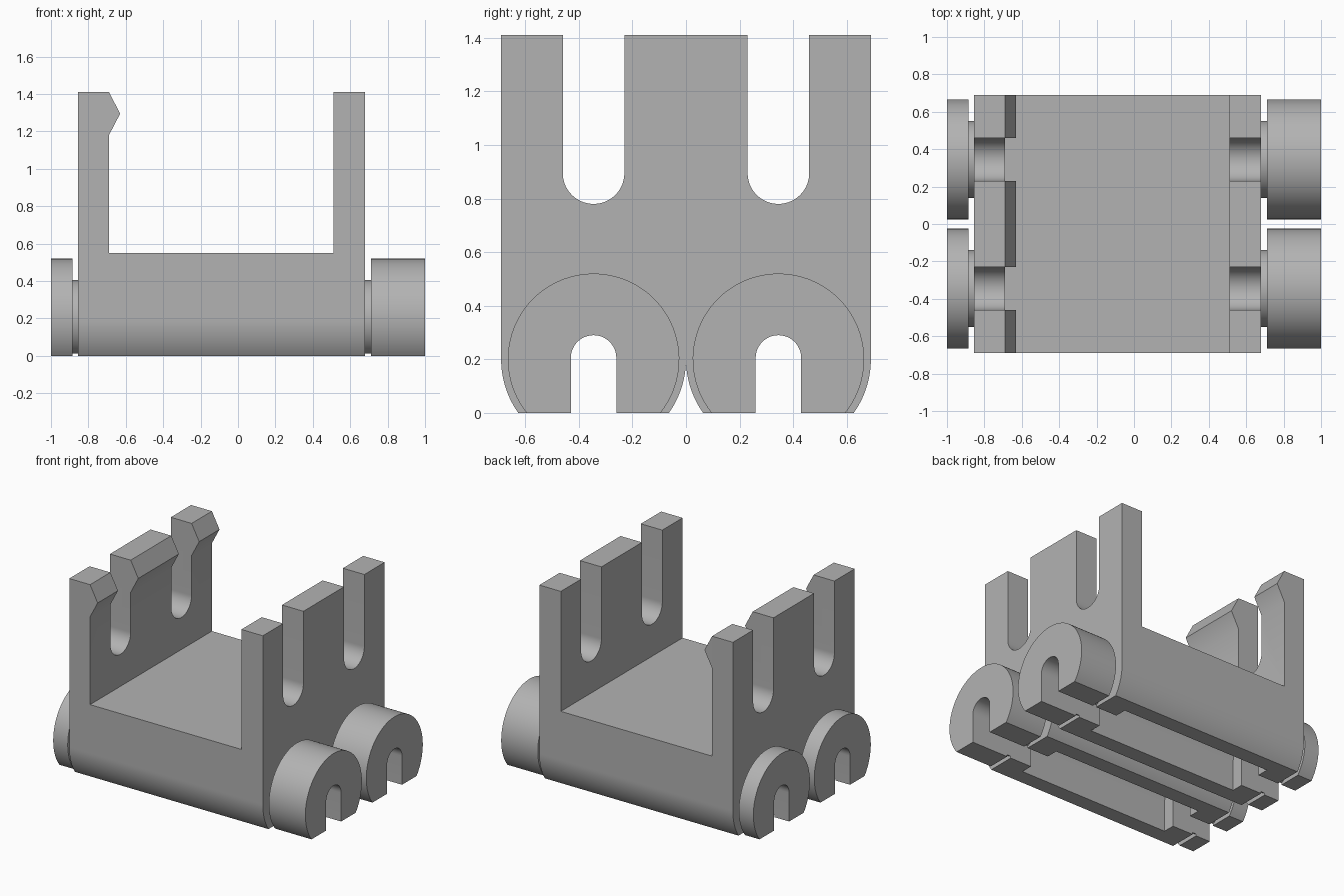
import bpy, bmesh, math

if "Cube" in bpy.data.objects:
    bpy.data.objects.remove(bpy.data.objects["Cube"], do_unlink=True)

grey = bpy.data.materials.new("mid_grey")
grey.use_nodes = True
colour = (0.45, 0.45, 0.45, 1)
grey.diffuse_color = colour
grey.node_tree.nodes["Principled BSDF"].inputs["Base Color"].default_value = colour

AXLE_Y, AXLE_Z = 0.345, 0.2
HALF_Y, HEIGHT = 0.69, 1.41
X_MIN, X_MAX = -0.855, 0.68
IN_MIN, IN_MAX = -0.69, 0.51
SLOT = 0.085


def arc(cy, cz, r, start, end, steps=40):
    """Points along an arc, angles in radians."""
    angles = [start + (end - start) * i / steps for i in range(steps + 1)]
    return [(cy + r * math.cos(a), cz + r * math.sin(a)) for a in angles]


def prism(name, outline, axis, low, high):
    """Extrude an outline along x (points are y, z) or y (points are x, z)."""
    bm = bmesh.new()
    place = (lambda p: (low, p[0], p[1])) if axis == "x" else (lambda p: (p[0], low, p[1]))
    face = bm.faces.new([bm.verts.new(place(p)) for p in outline])
    out = bmesh.ops.extrude_face_region(bm, geom=[face])
    shift = (high - low, 0, 0) if axis == "x" else (0, high - low, 0)
    bmesh.ops.translate(bm, vec=shift,
                        verts=[g for g in out["geom"] if isinstance(g, bmesh.types.BMVert)])
    bmesh.ops.recalc_face_normals(bm, faces=bm.faces)
    mesh = bpy.data.meshes.new(name)
    bm.to_mesh(mesh)
    bm.free()
    mesh.materials.append(grey)
    obj = bpy.data.objects.new(name, mesh)
    bpy.context.collection.objects.link(obj)
    return obj


def smooth(obj):
    bpy.ops.object.select_all(action="DESELECT")
    obj.select_set(True)
    bpy.context.view_layer.objects.active = obj
    bpy.ops.object.shade_smooth_by_angle(angle=math.radians(30))


def boolean(obj, cutter, operation):
    """Apply a boolean and discard the cutter."""
    mod = obj.modifiers.new("cut", "BOOLEAN")
    mod.object, mod.operation, mod.solver = cutter, operation, "EXACT"
    bpy.ops.object.select_all(action="DESELECT")
    bpy.context.view_layer.objects.active = obj
    obj.select_set(True)
    bpy.ops.object.modifier_apply(modifier=mod.name)
    bpy.data.objects.remove(cutter, do_unlink=True)


def keyhole(cy, half, bottom):
    """Round-topped slot, from its -y foot over to its +y foot."""
    return ([(cy - half, bottom)] + arc(cy, AXLE_Z + 0.005, half, math.pi, 0, 24)
            + [(cy + half, bottom)])


def horseshoe(cy, r):
    """Disc with a flat foot and an open axle slot."""
    bottom = max(0, AXLE_Z - math.sqrt(r * r - SLOT * SLOT))
    a = math.asin((bottom - AXLE_Z) / r)
    return arc(cy, AXLE_Z, r, a, math.pi - a, 64) + keyhole(cy, SLOT, bottom)


# Cradle: U-shaped front profile with a snap ridge on one wall
u_profile = [(X_MIN, 0), (X_MAX, 0), (X_MAX, HEIGHT), (IN_MAX, HEIGHT),
             (IN_MAX, 0.55), (IN_MIN, 0.55), (IN_MIN, 1.18), (-0.63, 1.295),
             (IN_MIN, HEIGHT), (X_MIN, HEIGHT)]
cradle = prism("cradle", u_profile, "y", -HALF_Y - 0.1, HALF_Y + 0.1)

# Side outline: two rounded lobes with axle slots below, two deep slots above
foot = math.asin(-AXLE_Z / AXLE_Y)
side = []
for cy in (-AXLE_Y, AXLE_Y):
    left_side = arc(cy, AXLE_Z, AXLE_Y, math.pi, math.pi - foot, 16)
    right_side = arc(cy, AXLE_Z, AXLE_Y, foot, 0, 16)
    side += left_side[1 if cy > 0 else 0:] + keyhole(cy, SLOT, 0) + right_side
top = HEIGHT + 0.1
side.append((HALF_Y, top))
for cy in (AXLE_Y, -AXLE_Y):
    side += ([(cy + 0.115, top)] + arc(cy, 0.895, 0.115, 0, -math.pi, 32)
             + [(cy - 0.115, top)])
side.append((-HALF_Y, top))
boolean(cradle, prism("side_cutter", side, "x", X_MIN - 0.1, X_MAX + 0.1), "INTERSECT")

# Wider hollow along the middle of each axle slot
for cy in (-AXLE_Y, AXLE_Y):
    hollow = keyhole(cy, 0.17, -0.1)
    boolean(cradle, prism("hollow_cutter", hollow, "x", IN_MIN, IN_MAX), "DIFFERENCE")
smooth(cradle)

# Wheels and the thin hubs that join them to the cradle
for place, cy in (("front", -AXLE_Y), ("back", AXLE_Y)):
    for part, r, low, high in (("wide_wheel", 0.32, 0.71, 1.0),
                               ("wide_wheel_hub", 0.205, X_MAX, 0.71),
                               ("narrow_wheel", 0.32, -1.0, -0.885),
                               ("narrow_wheel_hub", 0.205, -0.885, X_MIN)):
        smooth(prism(f"{place}_{part}", horseshoe(cy, r), "x", low, high))
